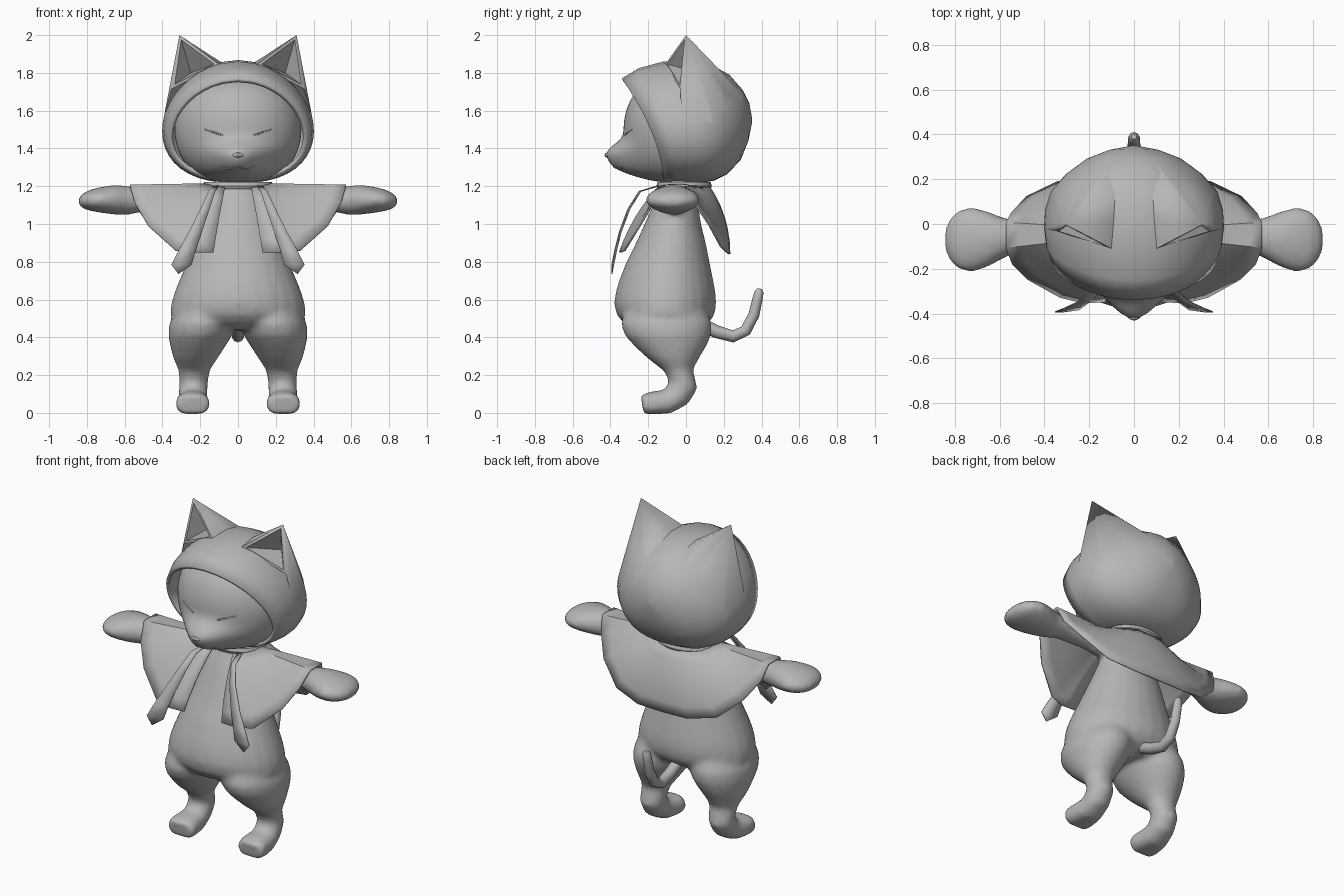
import bpy, bmesh, math
from math import sin, cos, pi, exp
from mathutils import Vector

if "Cube" in bpy.data.objects:
    bpy.data.objects.remove(bpy.data.objects["Cube"])

grey = bpy.data.materials.new("plain_grey")
grey.diffuse_color = (0.47, 0.47, 0.47, 1)
grey.use_nodes = True
grey.node_tree.nodes["Principled BSDF"].inputs["Base Color"].default_value = grey.diffuse_color


def make(name, verts, faces, smooth=40):
    me = bpy.data.meshes.new(name)
    me.from_pydata(verts, [], faces)
    bm = bmesh.new()
    bm.from_mesh(me)
    bmesh.ops.remove_doubles(bm, verts=bm.verts, dist=0.0005)
    bmesh.ops.recalc_face_normals(bm, faces=bm.faces)
    bm.to_mesh(me)
    bm.free()
    me.materials.append(grey)
    ob = bpy.data.objects.new(name, me)
    bpy.context.collection.objects.link(ob)
    bpy.context.view_layer.objects.active = ob
    bpy.ops.object.select_all(action='DESELECT')
    ob.select_set(True)
    bpy.ops.object.shade_smooth_by_angle(angle=math.radians(smooth))
    return ob


def loft(rings, closed=True, caps=True):
    """Vertices and faces joining rings of equal length."""
    n = len(rings[0])
    verts = [p for r in rings for p in r]
    faces = []
    for i in range(len(rings) - 1):
        for j in range(n if closed else n - 1):
            k = (j + 1) % n
            faces.append((i * n + j, i * n + k, (i + 1) * n + k, (i + 1) * n + j))
    if caps:
        faces += [tuple(range(n)), tuple(range(len(verts) - n, len(verts)))]
    return verts, faces


def section(x, rx, fy, fz, by, bz, square=1.0, n=24):
    """Oval between a front and a back point in the side plane."""
    out = []
    for i in range(n):
        a = 2 * pi * i / n
        t = (1 - math.copysign(abs(cos(a)) ** square, cos(a))) / 2
        w = math.copysign(abs(sin(a)) ** square, sin(a))
        out.append((x + rx * w, fy + (by - fy) * t, fz + (bz - fz) * t))
    return out


def merge(parts):
    verts, faces = [], []
    for v, f in parts:
        o = len(verts)
        verts += v
        faces += [tuple(i + o for i in q) for q in f]
    return verts, faces


def mirrored(part):
    return [(-x, y, z) for x, y, z in part[0]], [tuple(reversed(f)) for f in part[1]]


def tube(name, pts, radii, n=10):
    """Tube along a path."""
    P = [Vector(p) for p in pts]
    rings = []
    for i, p in enumerate(P):
        d = (P[min(i + 1, len(P) - 1)] - P[max(i - 1, 0)]).normalized()
        u = d.cross(Vector((1, 0, 0)) if abs(d.x) < 0.7 else Vector((0, 1, 0))).normalized()
        w = d.cross(u)
        rings.append([tuple(p + radii[i] * (u * cos(2 * pi * j / n) + w * sin(2 * pi * j / n)))
                      for j in range(n)])
    return make(name, *loft(rings))


# Body: torso, legs with bent feet and arms, fused into one soft skin
torso = [(.44, -.1, .24, .16), (.475, -.105, .325, .225), (.52, -.108, .362, .26), (.58, -.11, .354, .271),
         (.64, -.108, .336, .264), (.7, -.105, .312, .25), (.8, -.095, .27, .22), (.9, -.08, .232, .185),
         (1.0, -.07, .195, .15), (1.1, -.055, .16, .12), (1.18, -.03, .13, .1), (1.26, -.02, .12, .1)]
torso = loft([section(0, rx, cy - ry, z, cy + ry, z) for z, cy, rx, ry in torso])
leg = [(.15, .1, -.25, .62, .05, .62), (.175, .155, -.325, .54, .11, .54), (.19, .175, -.345, .47, .138, .47),
       (.2, .17, -.325, .41, .133, .41), (.213, .145, -.27, .35, .107, .35),
       (.225, .118, -.205, .29, .07, .29), (.232, .083, -.115, .22, .037, .23), (.236, .076, -.09, .165, .062, .13),
       (.238, .078, -.115, .122, .014, .048), (.24, .084, -.16, .116, -.08, -.003, .8),
       (.24, .09, -.21, .108, -.16, -.007, .7), (.24, .086, -.239, .09, -.224, -.007, .7)]
leg = loft([section(*s) for s in leg])
arm = []
for x, cy, cz, ry, rz in [(.08, -.06, 1.09, .05, .05), (.3, -.055, 1.115, .05, .05), (.5, -.052, 1.125, .07, .06),
                          (.58, -.062, 1.125, .09, .077), (.65, -.068, 1.128, .124, .079),
                          (.72, -.07, 1.128, .147, .07), (.78, -.07, 1.126, .137, .057),
                          (.82, -.07, 1.122, .102, .042), (.844, -.07, 1.12, .05, .02)]:
    arm.append([(x, cy + ry * cos(2 * pi * i / 20), cz + rz * sin(2 * pi * i / 20)) for i in range(20)])
arm = loft(arm)
body = make("body", *merge([torso, leg, mirrored(leg), arm, mirrored(arm)]))
m = body.modifiers.new("fuse", 'REMESH')
m.mode, m.voxel_size, m.use_smooth_shade = 'VOXEL', 0.014, True
m = body.modifiers.new("soften", 'SMOOTH')
m.factor, m.iterations = 0.5, 14


# Head: squarish ball with a broad blunt muzzle pushed out of the front
def muzzle(x, z):
    return .122 * exp(-(x / .15) ** 2 - abs((z - 1.335) / .095) ** 3)


def face_y(x, z):
    r = max(1 - ((z - 1.5) / .28) ** 2, 1e-6) ** .35
    return -.03 - .3 * r * max(1 - (x / (.335 * r)) ** 2, 0) ** .5 - muzzle(x, z)


rings = []
for i in range(41):
    a = pi * i / 40
    r, z = max(sin(a), 0) ** .7, 1.5 - .28 * cos(a)
    ring = []
    for j in range(64):
        b = 2 * pi * j / 64
        x, y = .335 * r * sin(b), -.03 - .3 * r * cos(b)
        ring.append((x, y - muzzle(x, z) * max(cos(b), 0) ** .5, z))
    rings.append(ring)
make("head", *loft(rings, caps=False), smooth=60)

# Closed eyes, nose and mouth lying on the face
for s in (-1, 1):
    pts = [(s * x, face_y(x, z) + .002, z) for x, z in
           [(.08, 1.47), (.1, 1.475), (.13, 1.487), (.17, 1.5), (.21, 1.515)]]
    tube("closed_eye", pts, [.004, .006, .005, .004, .001], 6)
    pts = [(s * x, face_y(x, z) + .002, z) for x, z in
           [(0, 1.305), (.02, 1.295), (.045, 1.29), (.07, 1.295), (.09, 1.31)]]
    tube("mouth", pts, [.005, .005, .005, .004, .001], 6)
tube("nose", [(x, face_y(x, 1.365) + .004, 1.365) for x in (-.03, -.015, 0, .015, .03)],
     [.003, .011, .014, .011, .003], 8)

# Hood: open at the front, tilted ovals shrinking to the back
hood = []
for yt, yb, zt, zb, rx in [(-.34, -.12, 1.77, 1.23, .365), (-.25, -.05, 1.825, 1.222, .392),
                           (-.12, .02, 1.86, 1.217, .402), (.02, .08, 1.868, 1.217, .397),
                           (.13, .15, 1.845, 1.23, .372), (.23, .22, 1.79, 1.265, .305),
                           (.30, .29, 1.71, 1.34, .21), (.335, .33, 1.64, 1.44, .11),
                           (.35, .35, 1.56, 1.54, .01)]:
    ring = []
    for j in range(40):
        a = 2 * pi * j / 40
        t = ((1 - cos(a)) / 2) ** .8
        ring.append((math.copysign(rx * abs(sin(a)) ** .8, sin(a)),
                     yb + (yt - yb) * (1 - t) ** 1.7, zt + (zb - zt) * t))
    hood.append(ring)
hood_verts, f = loft(hood, caps=False)
f.append(tuple(range(len(hood_verts) - 40, len(hood_verts))))
ob = make("hood", hood_verts, f)
m = ob.modifiers.new("thickness", 'SOLIDIFY')
m.thickness, m.offset = .022, -1

# Ears: hollow in front, the backs running tangent into the hood
T, A, C = Vector((.31, 0, 2.0)), Vector((.1, -.11, 1.845)), Vector((.352, -.03, 1.715))
front = (A - T).cross(C - T).normalized()
if front.y > 0:
    front = -front
bm = bmesh.new()
for p in [T, A, C] + [Vector(p) for p in hood_verts if p[0] > .075]:
    if p in (T, A, C) or front.dot(p - T) < -.01:
        bm.verts.new(p)
bmesh.ops.convex_hull(bm, input=bm.verts[:])
verts, faces = [], []
for face in bm.faces:
    P = [v.co.copy() for v in face.verts]
    if any((p - T).length < 1e-4 for p in P) and abs(face.normal.dot(front)) < .9:
        faces.append(tuple(range(len(verts), len(verts) + len(P))))
        verts += [tuple(p) for p in P]
bm.free()
cen = (T + A + C) / 3
rim = [T, A, C] + [p.lerp(cen, .17) for p in (T, A, C)] + [Vector((.25, .07, 1.8))]
lining = [tuple(p) for p in rim], [(0, 1, 4, 3), (1, 2, 5, 4), (2, 0, 3, 5), (3, 4, 6), (4, 5, 6), (5, 3, 6)]
ear = merge([(verts, faces), lining])
make("right_ear", *ear)
make("left_ear", *mirrored(ear))

# Cape: sheet from the collar out to a faceted hem, slightly bulged, open in front
inner = [(.07, -.145, 1.19), (.1, -.145, 1.195), (.13, -.125, 1.2), (.155, -.1, 1.205), (.17, -.08, 1.208),
         (.175, -.06, 1.21), (.175, -.02, 1.21), (.17, 0, 1.208), (.155, .05, 1.205), (.12, .09, 1.2),
         (.07, .115, 1.2), (0, .12, 1.2)]
hem = [(.13, -.345, .85), (.23, -.35, .85), (.33, -.325, .86), (.475, -.245, .99), (.545, -.175, 1.11),
       (.572, -.105, 1.204), (.572, .005, 1.204), (.55, .045, 1.11), (.48, .12, 1.0), (.345, .185, .88),
       (.17, .225, .842), (0, .23, .84)]
rows = []
for k in range(7):
    t = k / 6
    half = []
    for a, b in zip(inner, hem):
        bulge = .3 * t * (1 - t) * (a[2] - b[2])
        x, y, z = (p + (q - p) * t for p, q in zip(a, b))
        half.append((x, y + bulge * (1 if b[1] > 0 else -.7), z + bulge * .4))
    rows.append(half + [(-x, y, z) for x, y, z in reversed(half[:-1])])
cape = make("cape", *loft(rows, closed=False, caps=False), smooth=30)
m = cape.modifiers.new("thickness", 'SOLIDIFY')
m.thickness, m.offset = .01, 0

# Collar band
rings = [[(rx * cos(2 * pi * j / 32), -.01 + ry * sin(2 * pi * j / 32), z) for j in range(32)]
         for rx, ry, z in [(.18, .14, 1.185), (.187, .147, 1.2), (.18, .14, 1.222), (.12, .09, 1.222)]]
make("collar", *loft(rings, caps=False))

# Ribbons hanging from the collar to pointed ends
for s in (-1, 1):
    left, right = [], []
    for xa, xb, y, z in [(.1, .13, -.14, 1.205), (.12, .155, -.24, 1.175), (.15, .2, -.3, 1.08),
                         (.19, .26, -.345, .96), (.225, .315, -.37, .86), (.245, .352, -.385, .785)]:
        left.append((s * xa, y, z))
        right.append((s * xb, y - .01, z))
    v, f = loft([left, right], closed=False, caps=False)
    v.append((s * .315, -.395, .735))
    f.append((5, 11, 12))
    ob = make("ribbon", v, f)
    ob.modifiers.new("thickness", 'SOLIDIFY').thickness = .005

# Tail curling up behind
tube("tail", [(0, .08, .47), (0, .16, .43), (0, .25, .405), (0, .315, .435), (0, .36, .52),
              (0, .378, .6), (0, .387, .64), (0, .39, .658)],
     [.035, .034, .032, .031, .029, .027, .024, .012])
